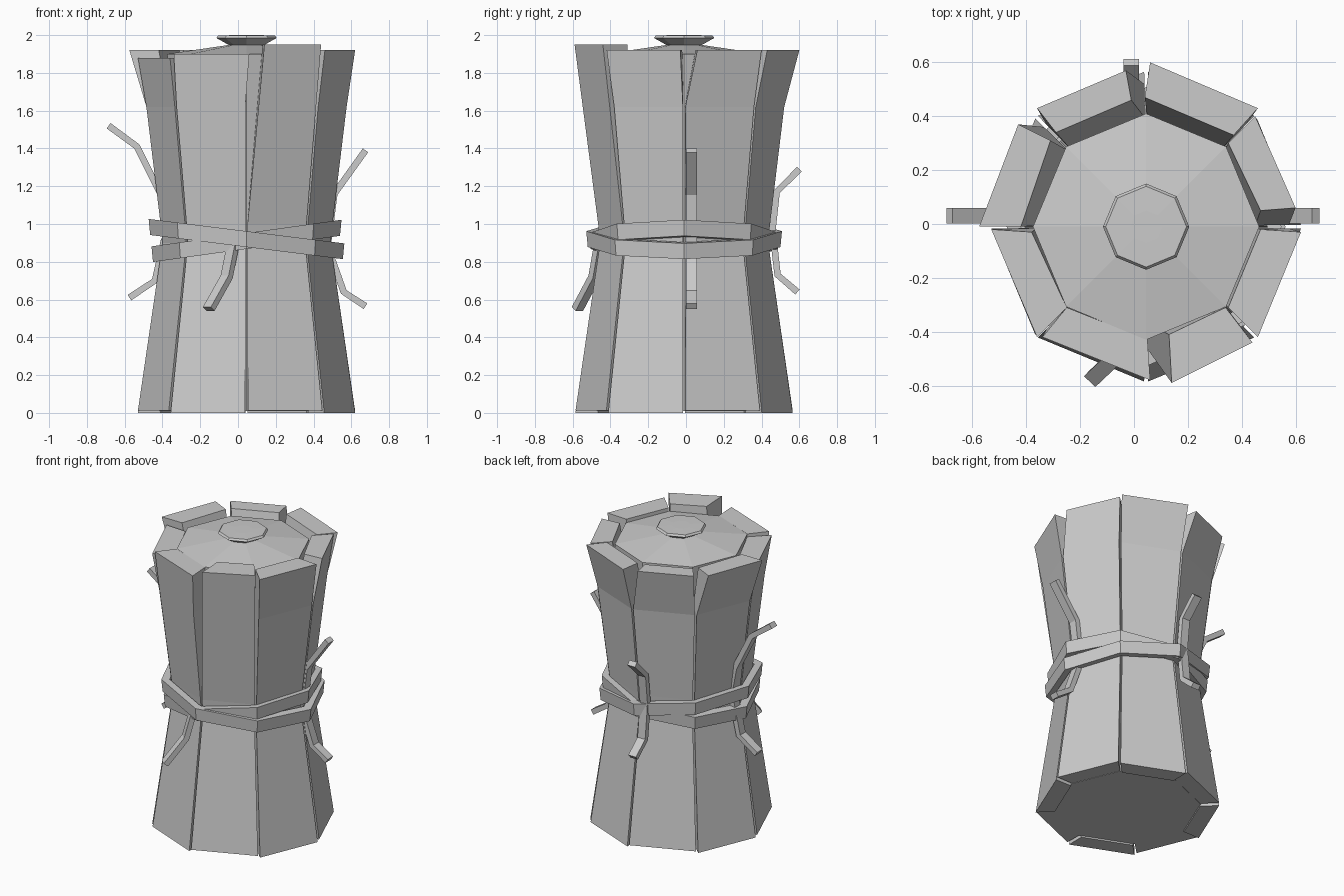
import bpy, bmesh
from math import cos, sin, radians
from mathutils import Vector

if "Cube" in bpy.data.objects:
    bpy.data.objects.remove(bpy.data.objects["Cube"])

CX, CY = 0.045, -0.01


def pt(deg, r, z):
    return Vector((CX + r * cos(radians(deg)), CY + r * sin(radians(deg)), z))


def loft(name, sections, capped=True, closed=False):
    """Skin a list of equal-sized point loops into a flat-shaded mesh."""
    bm = bmesh.new()
    loops = [[bm.verts.new(p) for p in s] for s in sections]
    n = len(loops[0])
    pairs = list(zip(loops, loops[1:]))
    if closed:
        pairs.append((loops[-1], loops[0]))
    for a, b in pairs:
        for i in range(n):
            j = (i + 1) % n
            bm.faces.new((a[i], a[j], b[j], b[i]))
    if capped and not closed:
        bm.faces.new(loops[0][::-1])
        bm.faces.new(loops[-1])
    bmesh.ops.recalc_face_normals(bm, faces=bm.faces)
    me = bpy.data.meshes.new(name)
    bm.to_mesh(me)
    bm.free()
    ob = bpy.data.objects.new(name, me)
    bpy.context.collection.objects.link(ob)
    return ob


def octagon(r, z):
    return [pt(45 * k, r, z) for k in range(8)]


# Inner core with a shallow sloping lid, and the flared knob on top
loft("core", [octagon(r, z) for r, z in
              ((0.46, 0.01), (0.37, 0.9), (0.42, 1.9), (0.08, 1.95))])
loft("knob", [octagon(r, z) for r, z in ((0.08, 1.94), (0.16, 1.985), (0.15, 1.998), (0.06, 2.0))])

# Eight staves: top height, keep-bend flag, top outline (outer a, outer b, inner b, inner a)
staves = [
    (1.92, True, (0.60, 0.06), (0.45, 0.40), (0.35, 0.30), (0.47, 0.05)),
    (1.92, True, (0.46, 0.43), (0.06, 0.60), (0.04, 0.47), (0.37, 0.33)),
    (1.92, True, (-0.03, 0.57), (-0.36, 0.43), (-0.29, 0.34), (-0.01, 0.46)),
    (1.92, True, (-0.43, 0.37), (-0.575, -0.01), (-0.42, -0.01), (-0.31, 0.31)),
    (1.88, True, (-0.53, -0.02), (-0.36, -0.42), (-0.25, -0.31), (-0.38, -0.03)),
    (1.90, True, (-0.34, -0.42), (0.06, -0.58), (0.05, -0.43), (-0.25, -0.31)),
    (1.95, False, (0.14, -0.59), (0.44, -0.44), (0.34, -0.31), (0.13, -0.41)),
    (1.92, True, (0.46, -0.42), (0.62, -0.03), (0.47, -0.02), (0.35, -0.31)),
]
for k, (top, bend, *outline) in enumerate(staves):
    a, b = 45 * k + 0.7, 45 * k + 44.3
    levels = [(0.575, 0.455, 0.0 if k % 2 else 0.012), (0.445, 0.35, 0.9), (0.455, 0.36, 1.0)]
    if bend:
        levels.append((0.53, 0.405, 1.62))
    secs = [[pt(a, ro, z), pt(b, ro, z), pt(b, ri, z), pt(a, ri, z)] for ro, ri, z in levels]
    secs.append([Vector((x, y, top)) for x, y in outline])
    loft("stave_%d" % (k + 1), secs)

# Two octagonal binding bands, tilted opposite ways so they cross front and back
for name, slope, mid, r in (("band_upper", -0.125, 0.92, 0.51), ("band_lower", 0.14, 0.91, 0.495)):
    secs = []
    for k in range(8):
        sec = []
        for rr, h in ((r, -0.042), (r + 0.008, 0.042), (r - 0.045, 0.042), (r - 0.045, -0.042)):
            p = pt(45 * k, rr, mid + h)
            p.z += slope * (p.x - CX)
            sec.append(p)
        secs.append(sec)
    loft(name, secs, closed=True)


def twig(name, path, side, width=0.058, thick=0.035):
    """Bent flat stick swept along path; side is the width direction."""
    path = [Vector(p) for p in path]
    w = Vector(side).normalized()
    secs = []
    for i, p in enumerate(path):
        d = (path[min(i + 1, len(path) - 1)] - path[max(i - 1, 0)]).normalized()
        n = d.cross(w).normalized() * thick / 2
        h = w * width / 2
        secs.append([p - h - n, p + h - n, p + h + n, p - h + n])
    loft(name, secs)


# Loose bent sticks tucked under the bands
twig("stick_right_upper", [(0.47, 0.03, 0.85), (0.51, 0.03, 1.16), (0.675, 0.03, 1.39)], (0, 1, 0))
twig("stick_right_lower", [(0.46, 0.03, 0.92), (0.56, 0.03, 0.64), (0.675, 0.03, 0.565)], (0, 1, 0))
twig("stick_left_upper", [(-0.37, 0.03, 0.95), (-0.41, 0.03, 1.16), (-0.535, 0.03, 1.41),
                          (-0.685, 0.03, 1.52)], (0, 1, 0))
twig("stick_left_lower", [(-0.39, 0.03, 0.92), (-0.44, 0.03, 0.7), (-0.575, 0.03, 0.61)], (0, 1, 0))
twig("stick_back_upper", [(-0.01, 0.45, 0.9), (-0.01, 0.48, 1.17), (-0.01, 0.6, 1.29)], (1, 0, 0))
twig("stick_back_lower", [(-0.01, 0.46, 0.95), (-0.01, 0.485, 0.73), (-0.01, 0.59, 0.64)], (1, 0, 0))
twig("stick_front_lower", [(-0.02, -0.45, 0.92), (-0.06, -0.485, 0.72), (-0.155, -0.575, 0.55)],
     (0.7, -0.65, 0))
